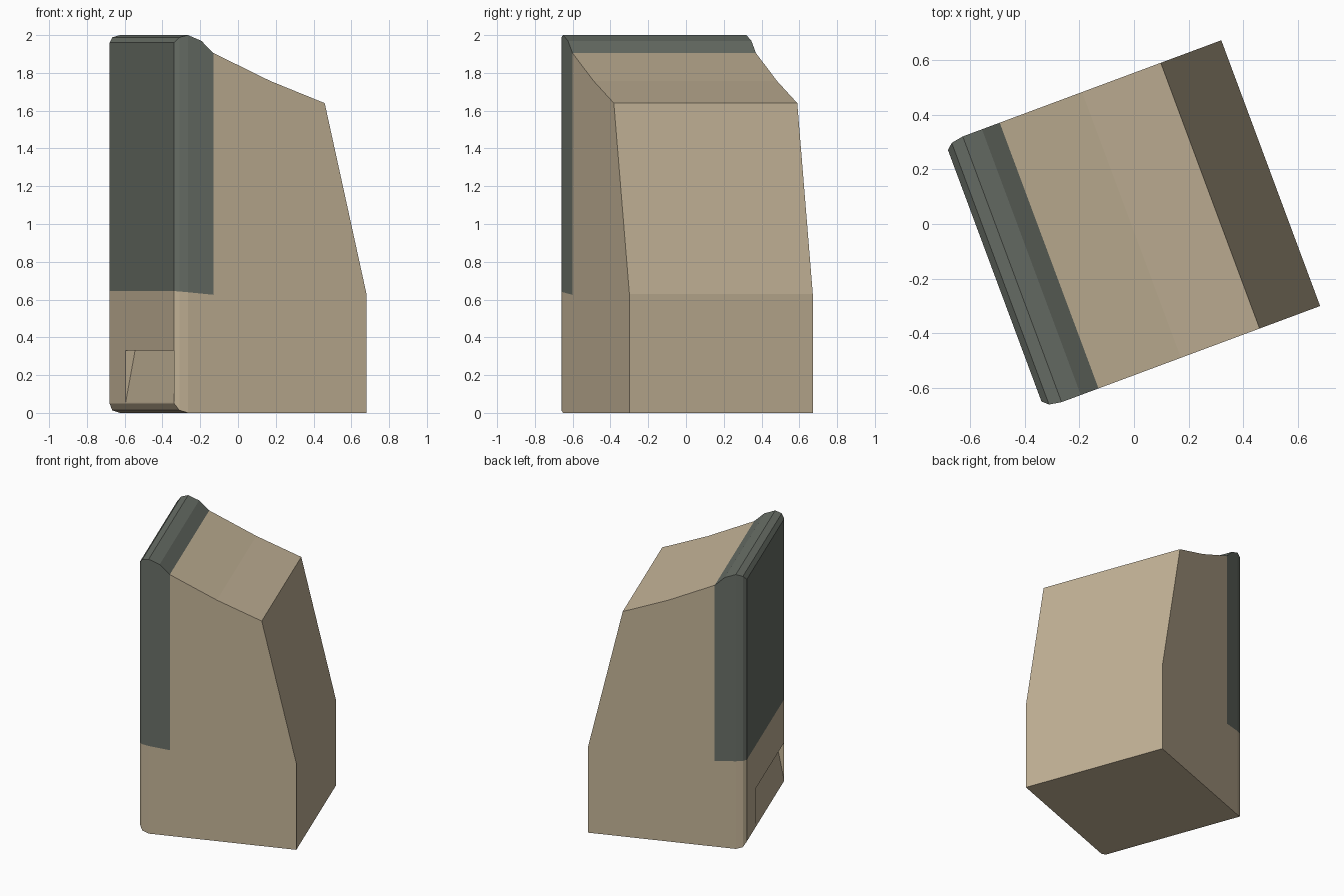
import bpy, bmesh, math
from mathutils import Matrix, Vector

if "Cube" in bpy.data.objects:
    bpy.data.objects.remove(bpy.data.objects["Cube"])

TURN = Matrix.Rotation(math.radians(20.4), 4, 'Z')


def material(name, rgb):
    m = bpy.data.materials.new(name)
    m.diffuse_color = (*rgb, 1)
    m.use_nodes = True
    m.node_tree.nodes["Principled BSDF"].inputs["Base Color"].default_value = m.diffuse_color
    return m


def loft(bm, rings):
    """Bridge closed rings of equal point count and cap both ends."""
    loops = [[bm.verts.new(p) for p in r] for r in rings]
    n = len(loops[0])
    for a, b in zip(loops, loops[1:]):
        for i in range(n):
            j = (i + 1) % n
            bm.faces.new((a[i], a[j], b[j], b[i]))
    bm.faces.new(loops[0][::-1])
    bm.faces.new(loops[-1])
    bmesh.ops.recalc_face_normals(bm, faces=bm.faces)


def make_object(name, bm, mats):
    bm.transform(TURN)
    me = bpy.data.meshes.new(name)
    bm.to_mesh(me)
    bm.free()
    for m in mats:
        me.materials.append(m)
    ob = bpy.data.objects.new(name, me)
    bpy.context.collection.objects.link(ob)
    return ob


tan = material("tan stone", (0.539, 0.445, 0.305))
dark = material("dark grey", (0.138, 0.156, 0.133))

# Body: rectangular sections along its length (position, half width, bottom, top)
sections = [(-.543, .49, .05, 1.96), (-.521, .51, .014, 1.988), (-.475, .518, 0, 2.0),
            (-.40, .518, 0, 1.97), (-.331, .518, 0, 1.905), (-.01, .518, 0, 1.757),
            (.297, .518, 0, 1.64), (.533, .518, 0, .63)]
bm = bmesh.new()
loft(bm, [[(u, -w, lo), (u, w, lo), (u, w, hi), (u, -w, hi)] for u, w, lo, hi in sections])

# Dark upper band on the rounded end, cut along a slightly sloping line
slope = -.094
end_faces = [f for f in bm.faces if f.calc_center_median().x < -.332]
geom = set(end_faces)
for f in end_faces:
    geom.update(f.edges)
    geom.update(f.verts)
bmesh.ops.bisect_plane(bm, geom=list(geom), plane_co=Vector((-.543, 0, .645)),
                       plane_no=Vector((-slope, 0, 1)))
for f in bm.faces:
    c = f.calc_center_median()
    if c.x < -.332 and c.z > .645 + slope * (c.x + .543):
        f.material_index = 1
body = make_object("body", bm, [tan, dark])

# Sloped finger recess low on the end face
bm = bmesh.new()
wedge = [(-.6, .33), (-.49, .33), (-.5536, 0), (-.6, 0)]
loft(bm, [[(u, v, z) for u, z in wedge] for v in (-.487, .246)])
cutter = make_object("recess_cutter", bm, [tan])
cutter.hide_render = True

mod = body.modifiers.new("recess", 'BOOLEAN')
mod.operation = 'DIFFERENCE'
mod.solver = 'EXACT'
mod.object = cutter
bpy.context.view_layer.objects.active = body
body.select_set(True)
bpy.ops.object.modifier_apply(modifier=mod.name)
bpy.data.objects.remove(cutter)
